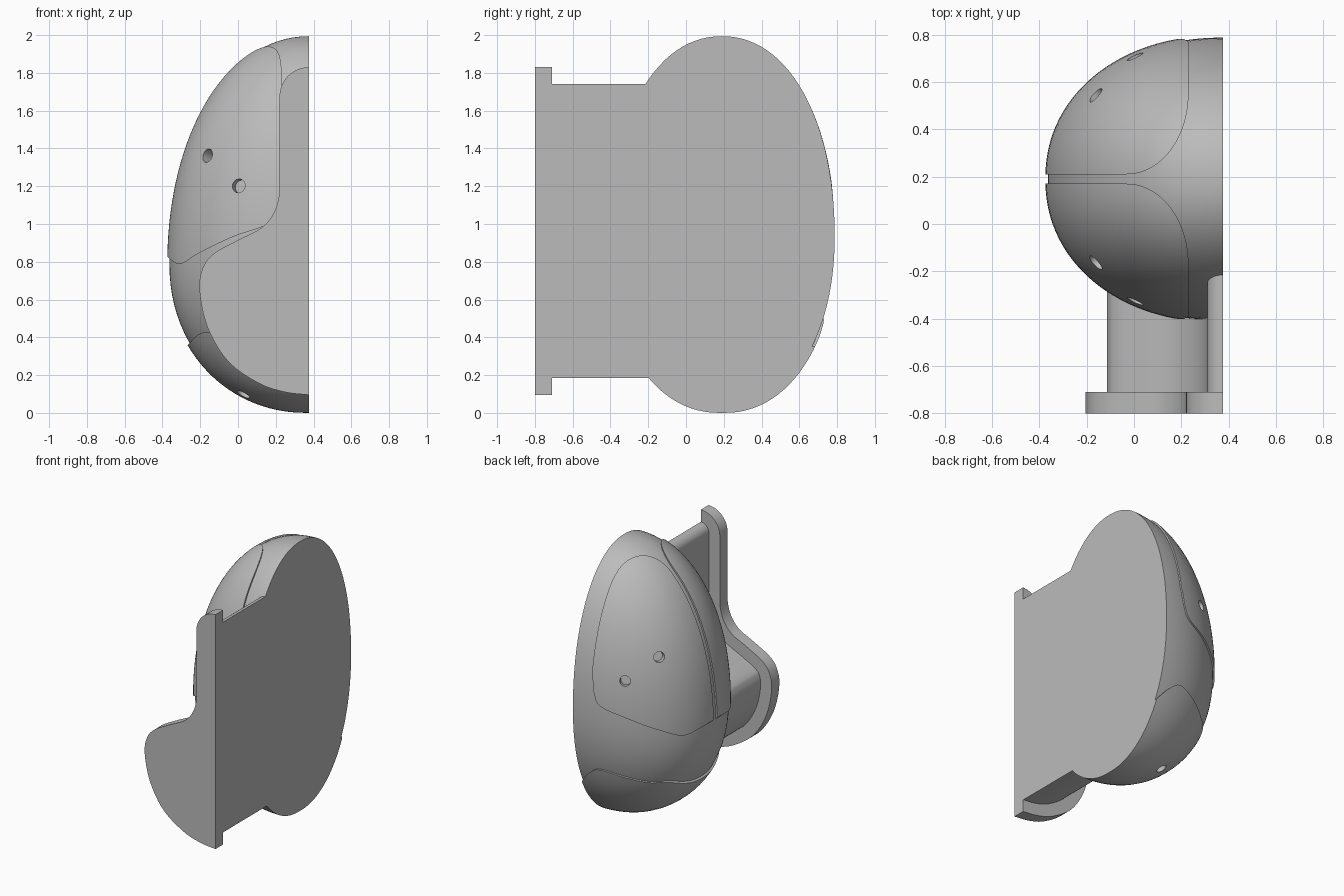
import bpy, bmesh
from math import sin, cos, pi
from mathutils import Vector

if "Cube" in bpy.data.objects:
    bpy.data.objects.remove(bpy.data.objects["Cube"])

CUT_X, MID_Y = 0.375, 0.19
STEP = 0.012           # how far the raised panels stand proud

grey = bpy.data.materials.new("plain_grey")
grey.use_nodes = True
GREY = (0.5, 0.5, 0.5, 1)
grey.diffuse_color = GREY
grey.node_tree.nodes["Principled BSDF"].inputs["Base Color"].default_value = GREY


def finish(name, bm):
    bmesh.ops.recalc_face_normals(bm, faces=bm.faces)
    mesh = bpy.data.meshes.new(name)
    bm.to_mesh(mesh)
    bm.free()
    ob = bpy.data.objects.new(name, mesh)
    bpy.context.collection.objects.link(ob)
    mesh.materials.append(grey)
    return ob


def radius(z, peak, width, power):
    t = (z - peak) / (2 - peak) if z > peak else (peak - z) / peak
    return width * max(0, 1 - t ** power) ** (1 / power)


def radii(z):
    return radius(z, 0.78, 0.738, 2.07), radius(z, 0.93, 0.597, 2.12)


ROUND = 2.12           # slightly squared oval section


def spow(v):
    return (1 if v > 0 else -1) * abs(v) ** (2 / ROUND)


def half_egg(name, grow):
    """Half egg, flat on the +x side; grow pushes the skin outwards."""
    bm = bmesh.new()
    rings, segs = 56, 72
    low, high = STEP - grow, 2 - STEP / 2 + grow / 2
    bottom = bm.verts.new((CUT_X, MID_Y, low))
    top = bm.verts.new((CUT_X, MID_Y, high))
    rows = []
    for i in range(1, rings):
        f = (1 - cos(pi * i / rings)) / 2
        rx, ry = radii(2 * f)
        row = []
        for j in range(segs + 1):
            a = pi * j / segs
            x = CUT_X - (rx + grow) * spow(sin(a)) if 0 < j < segs else CUT_X
            row.append(bm.verts.new((x, MID_Y + (ry + grow) * spow(cos(a)),
                                     low + (high - low) * f)))
        rows.append(row)
    for a, b in zip(rows, rows[1:]):
        for j in range(segs):
            bm.faces.new((a[j], a[j + 1], b[j + 1], b[j]))
    for j in range(segs):
        bm.faces.new((bottom, rows[0][j + 1], rows[0][j]))
        bm.faces.new((top, rows[-1][j], rows[-1][j + 1]))
    bm.faces.new([bottom] + [r[0] for r in rows] + [top] + [r[-1] for r in reversed(rows)])
    return finish(name, bm)


def prism(name, outline, axis, start, end):
    """Extrude a 2D outline along y (x, z points) or z (x, y points)."""
    bm = bmesh.new()
    place = (lambda p, h: (p[0], h, p[1])) if axis == "y" else (lambda p, h: (p[0], p[1], h))
    a = [bm.verts.new(place(p, start)) for p in outline]
    b = [bm.verts.new(place(p, end)) for p in outline]
    bm.faces.new(a)
    bm.faces.new(b)
    for i in range(len(a)):
        k = (i + 1) % len(a)
        bm.faces.new((a[i], a[k], b[k], b[i]))
    return finish(name, bm)


def smooth_path(points, steps=6):
    """Smooth curve through 2D points."""
    p = [Vector(q) for q in points]
    p = [2 * p[0] - p[1]] + p + [2 * p[-1] - p[-2]]
    out = []
    for a, b, c, d in zip(p, p[1:], p[2:], p[3:]):
        for i in range(steps):
            t = i / steps
            out.append(0.5 * (2 * b + (c - a) * t + (2 * a - 5 * b + 4 * c - d) * t ** 2
                              + (3 * b - a - 3 * c + d) * t ** 3))
    return out + [p[-2]]


def boolean(ob, cutter, operation):
    cutter.hide_render = True
    mod = ob.modifiers.new(operation.lower(), "BOOLEAN")
    mod.operation, mod.object, mod.solver = operation, cutter, "EXACT"
    bpy.context.view_layer.objects.active = ob
    bpy.ops.object.modifier_apply(modifier=mod.name)


def skin_normal(p):
    def f(q):
        rx, ry = radii(q.z)
        return (abs(q.x - CUT_X) / rx) ** ROUND + (abs(q.y - MID_Y) / ry) ** ROUND
    e = 0.01
    return Vector([f(p + e * u) - f(p - e * u) for u in
                   (Vector((1, 0, 0)), Vector((0, 1, 0)), Vector((0, 0, 1)))]).normalized()


# Egg-shaped body and lower cap panel
body = half_egg("egg_body", 0)
cap = half_egg("lower_cap", STEP)
cap_edge = smooth_path([(-0.4, 0.26), (-0.278, 0.35), (-0.2, 0.42), (-0.1, 0.43), (0.05, 0.47),
                        (0.2, 0.5), (0.29, 0.45), (0.4, 0.32)])
cutters = [prism("cap_cutter", [(-0.6, -0.2), (-0.6, 0.26)] + cap_edge + [(0.6, 0.32), (0.6, -0.2)],
                 "y", -1, 1.5)]
boolean(cap, cutters[0], "INTERSECT")

# Two mirrored side panels with a thin gap between them
low_edge = smooth_path([(-0.39, 0.845), (-0.355, 0.81), (-0.3, 0.79), (-0.2, 0.85), (-0.02, 0.935),
                        (0.16, 1.0), (0.205, 1.08), (0.22, 1.17), (0.24, 1.3)])
front_cut = prism("panel_front_cutter", [(-0.6, 0.845)] + low_edge + [(0.5, 1.3), (0.5, 2.3), (-0.6, 2.3)],
                  "y", -1, 1.5)
cutters.append(front_cut)
arc = [(-0.03 + 0.26 * sin(a), 0.36 - 0.34 * cos(a)) for a in (pi / 2 * i / 20 for i in range(21))]
panels = []
for side, name in ((1, "back_panel"), (-1, "front_panel")):
    plan = [(x, MID_Y + side * d) for x, d in [(-0.6, 0.02)] + arc + [(0.23, 0.9), (-0.6, 0.9)]]
    plan_cut = prism(name + "_cutter", plan, "z", -0.5, 2.5)
    panel = half_egg(name, STEP)
    boolean(panel, plan_cut, "INTERSECT")
    boolean(panel, front_cut, "INTERSECT")
    panels.append(panel)
    cutters.append(plan_cut)

# Screw holes drilled square to the skin
for side, panel in zip((1, -1), panels):
    for x, d, z, target in ((-0.157, 0.35, 1.36, panel), (-0.005, 0.535, 1.205, panel),
                            (0.03, 0.13, 0.1, cap)):
        p = Vector((x, MID_Y + side * d, z))
        n = skin_normal(p)
        bm = bmesh.new()
        bmesh.ops.create_cone(bm, cap_ends=True, segments=24, radius1=0.037, radius2=0.037, depth=0.12)
        bm.transform(n.to_track_quat("Z", "Y").to_matrix().to_4x4())
        bmesh.ops.translate(bm, vec=p, verts=bm.verts)
        drill = finish("hole_cutter", bm)
        boolean(target, drill, "DIFFERENCE")
        boolean(body, drill, "DIFFERENCE")
        cutters.append(drill)

# Mounting flange and the neck that joins it to the body
edge = smooth_path([(0.375, 0.095), (0.25, 0.11), (0.114, 0.155), (-0.05, 0.27), (-0.16, 0.45), (-0.204, 0.65),
                    (-0.185, 0.77), (-0.125, 0.845), (0, 0.915), (0.125, 0.98), (0.19, 1.06),
                    (0.217, 1.15), (0.22, 1.25), (0.22, 1.55)])
edge += [Vector((0.375 - 0.155 * cos(a), 1.675 + 0.155 * sin(a))) for a in (pi / 24 * i for i in range(13))]
flange = prism("mounting_flange", edge, "y", -0.8, -0.71)
inset = []
for i, p in enumerate(edge):
    t = (edge[min(i + 1, len(edge) - 1)] - edge[max(i - 1, 0)]).normalized()
    q = p + 0.09 * Vector((t.y, -t.x))
    inset.append(Vector((min(q.x, CUT_X), q.y)))
inset[0].x = inset[-1].x = CUT_X
neck = prism("neck", inset, "y", -0.72, 0.0)

for c in cutters:
    bpy.data.objects.remove(c)

# Smooth skin with crisp edges
bpy.ops.object.select_all(action="DESELECT")
for ob in [body, cap, flange, neck] + panels:
    ob.select_set(True)
bpy.context.view_layer.objects.active = body
bpy.ops.object.shade_smooth_by_angle(angle=pi / 6)
